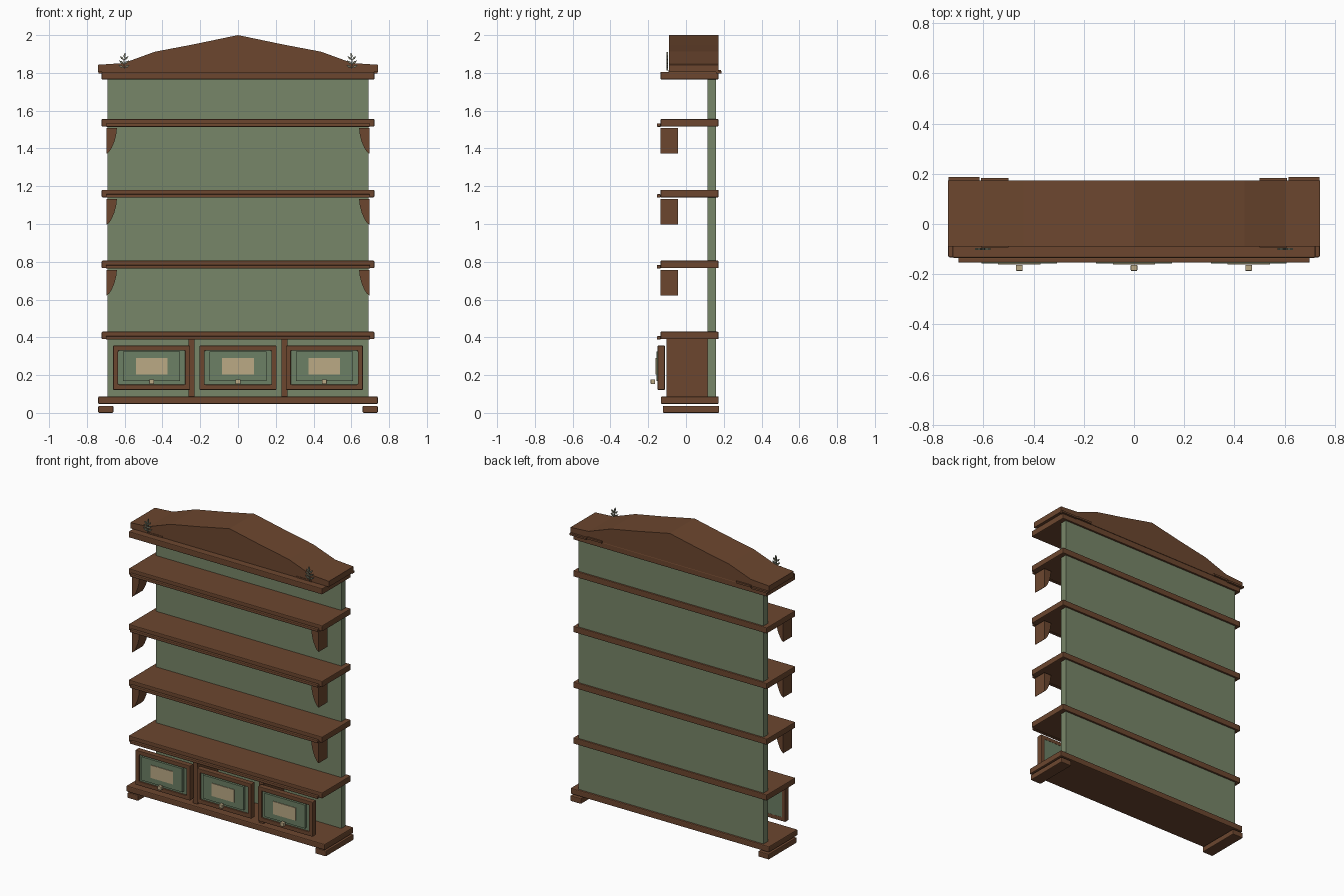
import bpy, bmesh, math
from mathutils import Vector

if "Cube" in bpy.data.objects:
    bpy.data.objects.remove(bpy.data.objects["Cube"])


def mat(name, r, g, b):
    m = bpy.data.materials.new(name)
    m.diffuse_color = (r, g, b, 1)
    m.use_nodes = True
    m.node_tree.nodes["Principled BSDF"].inputs["Base Color"].default_value = m.diffuse_color
    return m


WOOD = mat("brown wood", 0.150, 0.062, 0.028)
GREEN = mat("sage green paint", 0.187, 0.240, 0.140)
DRAWER = mat("drawer green paint", 0.150, 0.215, 0.130)
TAN = mat("pale tan", 0.500, 0.400, 0.235)
SPRIG = mat("grey green leaf", 0.200, 0.205, 0.145)


def finish(name, bm, material, bevel=0):
    bmesh.ops.recalc_face_normals(bm, faces=bm.faces)
    me = bpy.data.meshes.new(name)
    bm.to_mesh(me)
    bm.free()
    me.materials.append(material)
    ob = bpy.data.objects.new(name, me)
    bpy.context.collection.objects.link(ob)
    if bevel:
        mod = ob.modifiers.new("soft_edges", 'BEVEL')
        mod.width = bevel
        mod.segments = 2
    return ob


def box(name, x0, x1, y0, y1, z0, z1, material, bevel=0):
    bm = bmesh.new()
    bmesh.ops.create_cube(bm, size=1)
    for v in bm.verts:
        v.co = Vector((x1 if v.co.x > 0 else x0,
                       y1 if v.co.y > 0 else y0,
                       z1 if v.co.z > 0 else z0))
    return finish(name, bm, material, bevel)


def prism(name, pts, y0, y1, material, bevel=0):
    # front outline (x, z) pushed back along y
    bm = bmesh.new()
    f = bm.faces.new([bm.verts.new((x, y0, z)) for x, z in pts])
    new = bmesh.ops.extrude_face_region(bm, geom=[f])["geom"]
    for v in new:
        if isinstance(v, bmesh.types.BMVert):
            v.co.y = y1
    return finish(name, bm, material, bevel)


# back panel and base
box("back_panel", -0.69, 0.69, 0.115, 0.16, 0.08, 1.77, GREEN)
box("base_board", -0.74, 0.74, -0.133, 0.173, 0.047, 0.087, WOOD, 0.006)

# shelves with a slim trim under the front edge
for i, z in enumerate((0.39, 0.766, 1.141, 1.516)):
    box(f"shelf_{i}", -0.722, 0.722, -0.135, 0.172, z, z + 0.04, WOOD, 0.005)
    box(f"shelf_trim_{i}", -0.70, 0.70, -0.154, -0.133, z - 0.002, z + 0.017, WOOD, 0.005)
box("top_board", -0.722, 0.722, -0.135, 0.172, 1.765, 1.806, WOOD, 0.005)

# pediment
half = [(0.74, 1.805), (0.74, 1.843), (0.605, 1.852), (0.44, 1.912), (0.24, 1.95)]
prism("pediment", half + [(0, 2.0)] + [(-x, z) for x, z in reversed(half)],
      -0.09, 0.173, WOOD)

for s, side in ((-1, "left"), (1, "right")):
    # feet
    a, b = sorted((s * 0.66, s * 0.74))
    box(f"foot_{side}", a, b, -0.122, 0.176, 0, 0.037, WOOD, 0.005)
    # thin blocks at the ends of the pediment
    a, b = sorted((s * 0.50, s * 0.61))
    box(f"pediment_block_{side}", a, b, -0.093, 0.184, 1.803, 1.815, WOOD)
    a, b = sorted((s * 0.615, s * 0.738))
    box(f"pediment_end_block_{side}", a, b, 0.16, 0.187, 1.797, 1.809, WOOD)
    # curved brackets under the shelves
    for i, z in enumerate((0.757, 1.132, 1.507)):
        pts = [(s * 0.695, z), (s * 0.641, z), (s * 0.645, z - 0.035),
               (s * 0.654, z - 0.07), (s * 0.669, z - 0.105),
               (s * 0.682, z - 0.125), (s * 0.695, z - 0.135)]
        prism(f"bracket_{side}_{i}", pts, -0.135, -0.042, WOOD)
    # dividers between drawers
    a, b = sorted((s * 0.23, s * 0.262))
    box(f"divider_{side}", a, b, -0.103, 0.118, 0.085, 0.392, WOOD)

    # leaf sprig: a stem with paired flat leaves
    bm = bmesh.new()

    def leaf(x, z, ang, length, width):
        d = Vector((math.sin(ang), 0, math.cos(ang)))
        n = Vector((d.z, 0, -d.x))
        o = Vector((x, -0.1, z))
        ring = [o, o + d * length * 0.5 + n * width, o + d * length,
                o + d * length * 0.5 - n * width]
        fr = [bm.verts.new(p + Vector((0, -0.004, 0))) for p in ring]
        bk = [bm.verts.new(p + Vector((0, 0.004, 0))) for p in ring]
        bm.faces.new(fr)
        bm.faces.new(bk[::-1])
        for k in range(4):
            j = (k + 1) % 4
            bm.faces.new((fr[k], bk[k], bk[j], fr[j]))

    cx = s * 0.603
    leaf(cx, 1.812, 0, 0.08, 0.0035)
    leaf(cx, 1.875, -s * 0.15, 0.035, 0.006)
    for k, z in enumerate((1.825, 1.846, 1.867)):
        for t in (-1, 1):
            leaf(cx, z, t * (1.05 - 0.12 * k), 0.036 - 0.002 * k, 0.006)
    finish(f"leaf_sprig_{side}", bm, SPRIG)

# drawers: wooden frame, stepped green front, label plate, knob
for i, cx in enumerate((-0.457, 0, 0.457)):
    w, z0, z1, t = 0.204, 0.122, 0.356, 0.027
    y0, y1 = -0.15, -0.112
    bm = bmesh.new()
    rings = []
    for y in (y0, y1):
        for k in (0, t):
            rings.append([bm.verts.new((cx + x, y, z)) for x, z in (
                (-w + k, z0 + k), (w - k, z0 + k), (w - k, z1 - k), (-w + k, z1 - k))])
    fo, fi, bo, bi = rings
    for p, q in ((fo, fi), (fi, bi), (bi, bo), (bo, fo)):
        for k in range(4):
            j = (k + 1) % 4
            bm.faces.new((p[k], p[j], q[j], q[k]))
    finish(f"drawer_frame_{i}", bm, WOOD, 0.004)
    box(f"drawer_front_{i}", cx - 0.18, cx + 0.18, -0.139, -0.114, 0.145, 0.333, DRAWER)
    box(f"drawer_raised_panel_{i}", cx - 0.151, cx + 0.151, -0.157, -0.137,
        0.168, 0.326, DRAWER)
    box(f"drawer_label_plate_{i}", cx - 0.084, cx + 0.084, -0.161, -0.155,
        0.204, 0.29, TAN)
    box(f"drawer_knob_{i}", cx - 0.013, cx + 0.013, -0.187, -0.163, 0.153, 0.178, TAN, 0.003)
